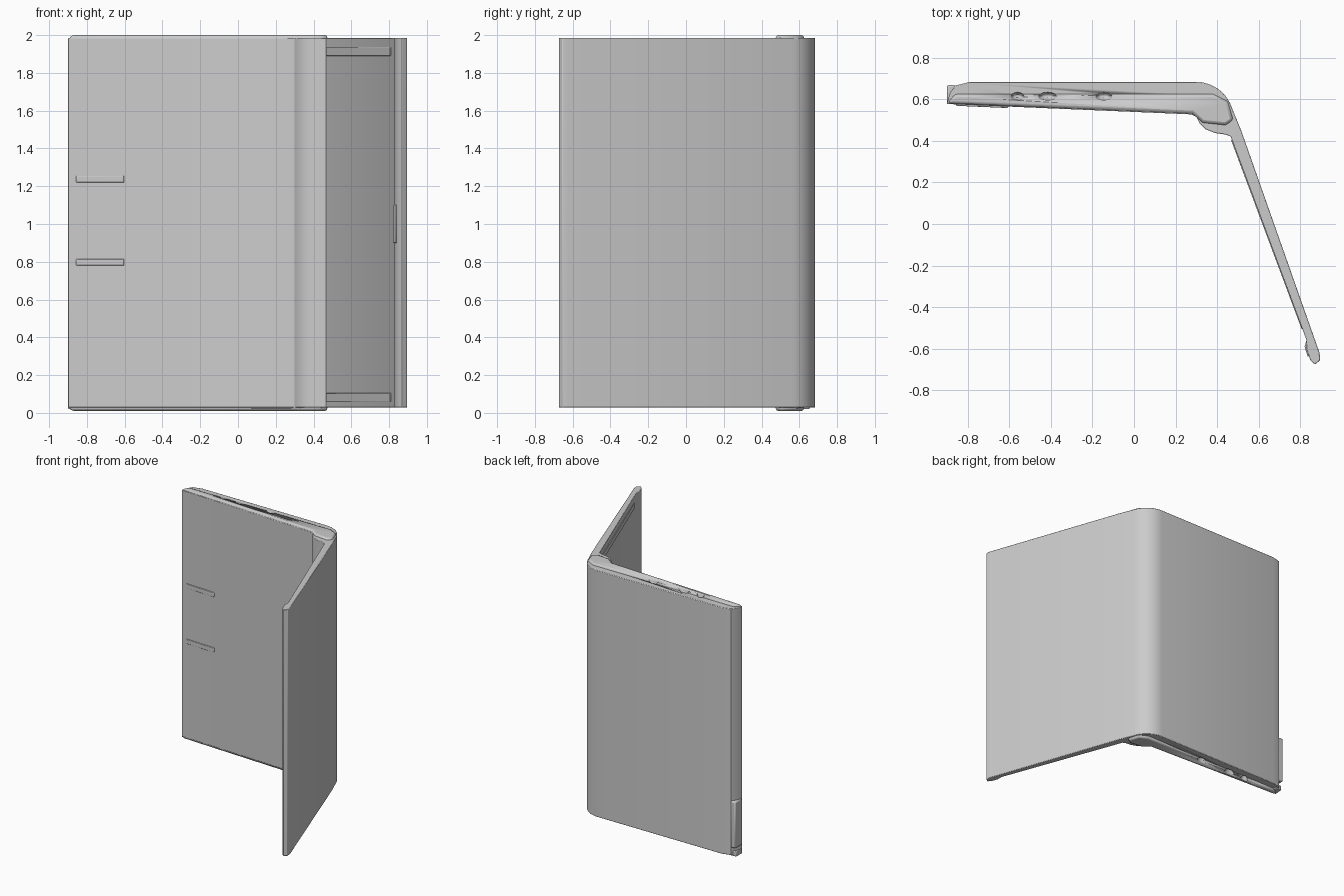
import bpy, bmesh, math
from mathutils import Vector

cube = bpy.data.objects.get("Cube")
if cube:
    bpy.data.objects.remove(cube, do_unlink=True)

grey = bpy.data.materials.new("light grey")
grey.use_nodes = True
colour = (0.6, 0.6, 0.6, 1)
grey.diffuse_color = colour
grey.node_tree.nodes["Principled BSDF"].inputs["Base Color"].default_value = colour


def finish(name, bm, bevel=0):
    bmesh.ops.recalc_face_normals(bm, faces=bm.faces)
    mesh = bpy.data.meshes.new(name)
    bm.to_mesh(mesh)
    bm.free()
    mesh.materials.append(grey)
    ob = bpy.data.objects.new(name, mesh)
    bpy.context.collection.objects.link(ob)
    bpy.ops.object.select_all(action='DESELECT')
    ob.select_set(True)
    bpy.context.view_layer.objects.active = ob
    bpy.ops.object.shade_smooth_by_angle(angle=math.radians(30))
    if bevel:
        mod = ob.modifiers.new("soft edges", 'BEVEL')
        mod.width = bevel
        mod.segments = 2
        mod.limit_method = 'ANGLE'
        mod.angle_limit = math.radians(50)
    return ob


def prism(name, outline, z0, z1, bevel=0):
    """Extrude a plan outline upward."""
    bm = bmesh.new()
    face = bm.faces.new([bm.verts.new((x, y, z0)) for x, y in outline])
    top = bmesh.ops.extrude_face_region(bm, geom=[face])["geom"]
    bmesh.ops.translate(bm, vec=(0, 0, z1 - z0),
                        verts=[v for v in top if isinstance(v, bmesh.types.BMVert)])
    return finish(name, bm, bevel)


def arc(cx, cy, rx, ry, a0, a1, n):
    return [(cx + rx * math.cos(math.radians(a0 + (a1 - a0) * i / n)),
             cy + ry * math.sin(math.radians(a0 + (a1 - a0) * i / n))) for i in range(n + 1)]


# Thick back half, wrapping round the spine and into the thin open flap
back = [(-0.9, 0.577), (-0.885, 0.63), (-0.86, 0.665), (-0.79, 0.683)]
spine_outer = arc(0.3, 0.5, 0.18, 0.183, 90, 18, 10)
flap_end = [(0.515, 0.45), (0.892, -0.62), (0.895, -0.655), (0.87, -0.675),
            (0.848, -0.655), (0.828, -0.6), (0.828, -0.555)]
hinge = [(0.465, 0.42), (0.44, 0.43), (0.39, 0.437), (0.345, 0.455),
         (0.315, 0.485), (0.3, 0.515), (0.275, 0.527)]
case = prism("folding_case", back + spine_outer + flap_end + hinge, 0.028, 1.986, 0.004)

# Inner slab standing slightly proud at both ends
core = prism("inner_slab", [(-0.896, 0.581), (0.28, 0.531), (0.33, 0.487),
                            (0.44, 0.475), (0.477, 0.5), (0.45, 0.59),
                            (0.38, 0.625), (-0.86, 0.625)], 0.01, 2.0, 0.014)

# Port recesses in both ends
for x, width in ((-0.56, 0.032), (-0.415, 0.045), (-0.145, 0.04)):
    for z in (0.01, 2.0):
        bm = bmesh.new()
        bmesh.ops.create_uvsphere(bm, u_segments=12, v_segments=8, radius=1)
        bmesh.ops.scale(bm, vec=(width, 0.02, 0.04), verts=bm.verts)
        bmesh.ops.translate(bm, vec=(x, 0.615, z), verts=bm.verts)
        cutter = finish("port_cutter", bm)
        cutter.hide_render = True
        cutter.hide_viewport = True
        cutter.display_type = 'WIRE'
        for target in (case, core):
            mod = target.modifiers.new("port", 'BOOLEAN')
            mod.operation = 'DIFFERENCE'
            mod.object = cutter

# Square block at the foot of the rounded side edge
prism("side_block", [(-0.9, 0.58), (-0.9, 0.668), (-0.86, 0.668), (-0.84, 0.6)],
      0.09, 0.46, 0.01)
prism("side_foot", [(-0.9, 0.577), (-0.895, 0.65), (-0.84, 0.655), (-0.84, 0.59)],
      0.02, 0.06, 0.005)


def plate(name, a, b, z0, z1, raise_by):
    """Thin bevelled strip lying on the plan line from a to b."""
    a, b = Vector(a), Vector(b)
    along = (b - a).normalized()
    out = Vector((along.y, -along.x)) * raise_by
    slope = along * raise_by
    return prism(name, [a - out, b - out, b + out - slope, a + out + slope], z0, z1, raise_by / 2)


# Faint raised panel bands on the slab face
def face_y(x):
    return 0.577 - 0.0425 * (x + 0.9)


for z in (0.78, 1.22):
    plate("panel_band", (-0.86, face_y(-0.86)), (-0.6, face_y(-0.6)), z, z + 0.035, 0.007)

# Ridges across the inside of the flap
flap_top, flap_bottom = Vector((0.47, 0.405)), Vector((0.81, -0.505))
for z in (0.06, 1.89):
    plate("flap_ridge", flap_bottom, flap_top, z, z + 0.045, 0.004)

# Small catch on the free edge of the flap
prism("flap_catch", [(0.828, -0.56), (0.82, -0.59), (0.836, -0.64), (0.85, -0.62)],
      0.9, 1.1, 0.004)
